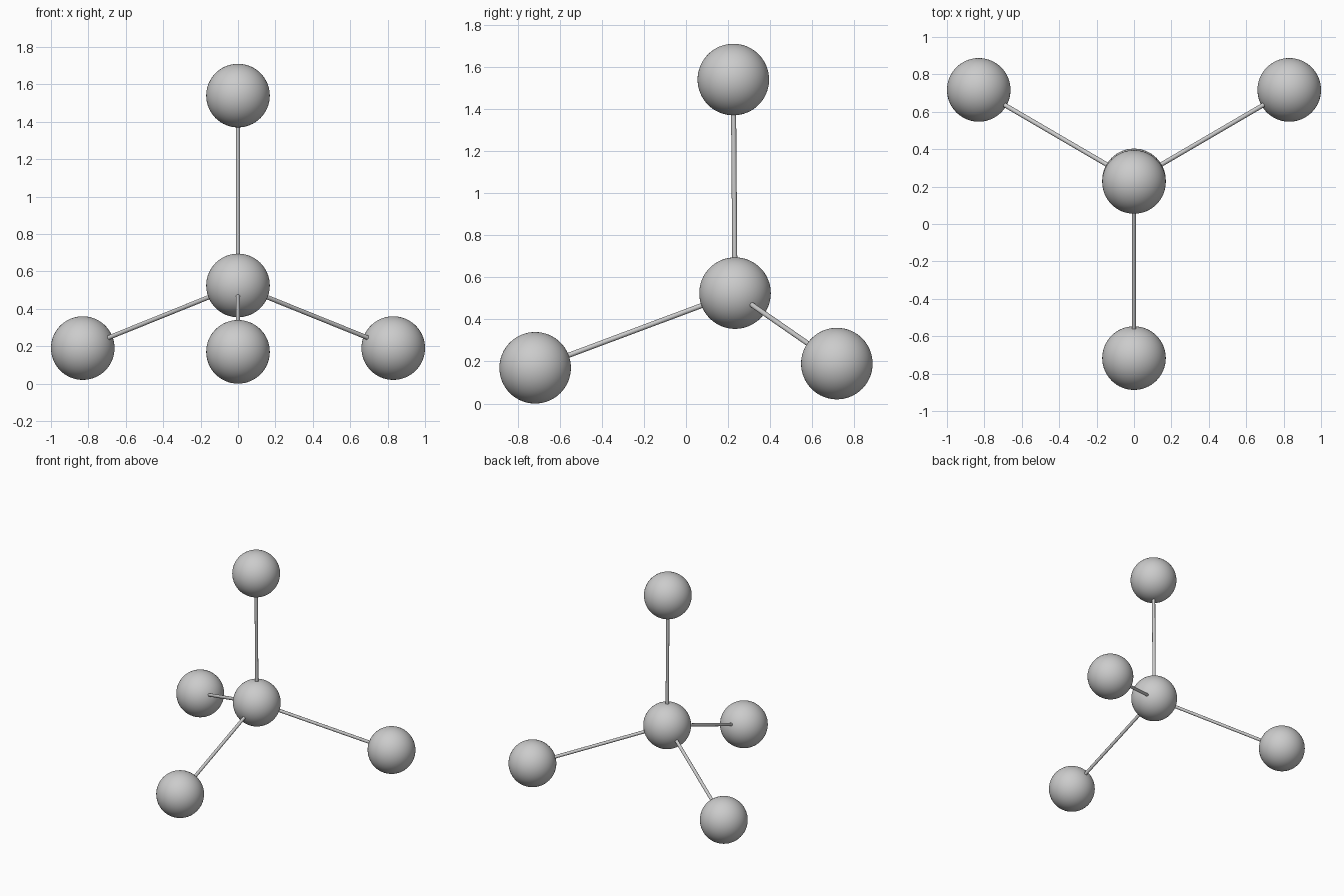
import bpy
from mathutils import Vector

if "Cube" in bpy.data.objects:
    bpy.data.objects.remove(bpy.data.objects["Cube"])

BALL_R, ROD_R = 0.17, 0.012


def smooth(obj):
    for p in obj.data.polygons:
        p.use_smooth = True


def ball(name, loc):
    bpy.ops.mesh.primitive_uv_sphere_add(segments=64, ring_count=32, radius=BALL_R, location=loc)
    obj = bpy.context.object
    obj.name = name
    smooth(obj)


def rod(name, a, b):
    d = b - a
    bpy.ops.mesh.primitive_cylinder_add(vertices=16, radius=ROD_R, depth=d.length, location=(a + b) / 2)
    obj = bpy.context.object
    obj.name = name
    obj.rotation_euler = d.to_track_quat('Z', 'Y').to_euler()
    bpy.ops.object.shade_smooth_by_angle()


# Central ball
centre = Vector((0, 0.233, 0.525))
ball("centre_ball", centre)

# Four outer balls, each joined to the centre by a rod
outer = {
    "top": (0, 0.225, 1.54),
    "front": (0, -0.717, 0.17),
    "back_left": (-0.83, 0.717, 0.19),
    "back_right": (0.83, 0.717, 0.19),
}
for name, loc in outer.items():
    ball(name + "_ball", loc)
    rod(name + "_rod", centre, Vector(loc))
